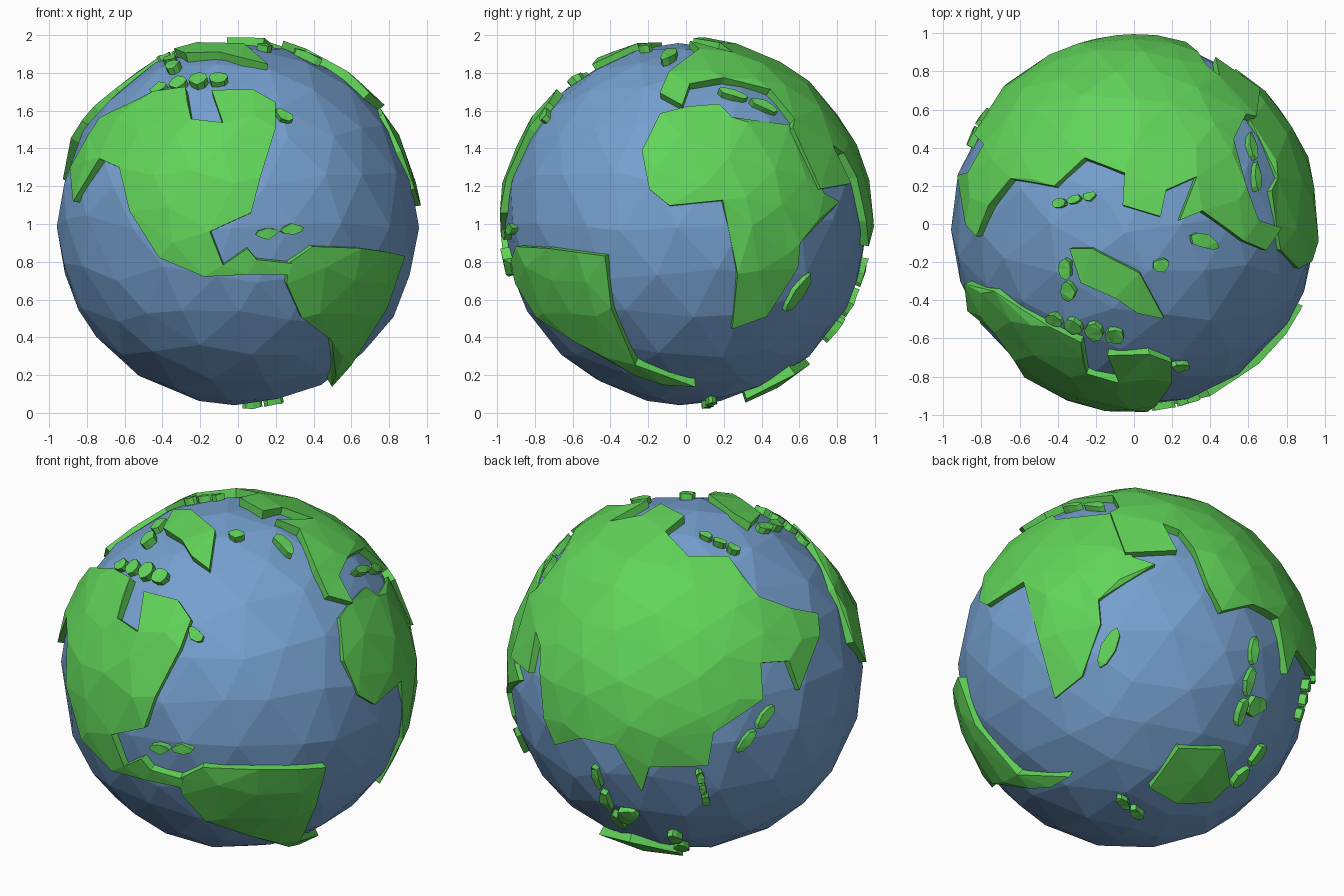
import bpy, bmesh, math, random
from mathutils import Vector
from mathutils.geometry import delaunay_2d_cdt

random.seed(7)
if "Cube" in bpy.data.objects:
    bpy.data.objects.remove(bpy.data.objects["Cube"])


def material(name, rgb):
    mat = bpy.data.materials.new(name)
    mat.use_nodes = True
    mat.diffuse_color = (*rgb, 1)
    mat.node_tree.nodes["Principled BSDF"].inputs["Base Color"].default_value = (*rgb, 1)
    return mat


land_green = material("land green", (.12, .66, .10))
sea_blue = material("sea blue", (.18, .355, .63))


def finish(name, bm, mat):
    """Turn a bmesh built around the globe's centre into a flat-shaded object."""
    bmesh.ops.translate(bm, verts=bm.verts, vec=Vector((0, 0, 1)))
    mesh = bpy.data.meshes.new(name)
    bm.to_mesh(mesh)
    bm.free()
    mesh.materials.append(mat)
    bpy.context.collection.objects.link(bpy.data.objects.new(name, mesh))


def side(azimuth, elevation, base=0):
    """Return a function that lays flat points onto the unit sphere from one direction."""
    a, e = math.radians(azimuth), math.radians(elevation)
    toward = Vector((math.sin(a) * math.cos(e), -math.cos(a) * math.cos(e), math.sin(e)))
    across = Vector((math.cos(a), math.sin(a), 0))
    up = toward.cross(across)

    def place(*points):
        result = []
        for u, v in points:
            v -= base
            depth = math.sqrt(max(0, 1 - u * u - v * v))
            result.append((across * u + up * v + toward * depth).normalized())
        return result
    return place


front = side(0, 0, 1)
right = side(90, 0, 1)
top = side(0, 90)
east = side(215, 25)        # behind and above
south = side(136, -27.5)    # behind and below


def land(name, outline, height=1, spacing=.24):
    """Raised low-poly plate with the given coast, triangulated inside."""
    middle = sum(outline, Vector()).normalized()
    ax = middle.orthogonal().normalized()
    ay = middle.cross(ax)

    def flatten(p):
        return Vector((p.dot(ax), p.dot(ay))).normalized() * middle.angle(p)

    def bend(q):
        tangent = (ax * q.x + ay * q.y).normalized()
        return middle * math.cos(q.length) + tangent * math.sin(q.length)

    # Coast loop plus a loose grid of inland points
    coast = [flatten(p) for p in outline]
    edges = [(i, (i + 1) % len(coast)) for i in range(len(coast))]
    inland = []
    for i in range(-8, 9):
        for j in range(-8, 9):
            q = Vector((i + j % 2 / 2, j * .87)) * spacing
            q += Vector((random.uniform(-.05, .05), random.uniform(-.05, .05)))
            if min((q - c).length for c in coast) > .09:
                inland.append(q)
    verts, _, faces, *_ = delaunay_2d_cdt(coast + inland, edges, [], 1, 1e-5)

    bm = bmesh.new()
    made = [bm.verts.new(bend(q) * height * random.uniform(.99, 1)) for q in verts]
    for f in faces:
        bm.faces.new([made[i] for i in f])
    bmesh.ops.delete(bm, geom=[v for v in bm.verts if not v.link_faces], context='VERTS')

    # Coastal cliffs down into the sea
    rim = [e for e in bm.edges if e.is_boundary]
    for v in bmesh.ops.extrude_edge_only(bm, edges=rim)["geom"]:
        if isinstance(v, bmesh.types.BMVert):
            v.co = v.co.normalized() * .92
    bmesh.ops.recalc_face_normals(bm, faces=bm.faces)
    if sum(f.normal.dot(f.calc_center_median()) * f.calc_area() for f in bm.faces) < 0:
        bmesh.ops.reverse_faces(bm, faces=bm.faces)
    finish(name, bm, land_green)


def islands(name, ends, count, width):
    """Chain of long ragged islands from one end to the other."""
    start, end = ends
    out = (start + end).normalized().cross(end - start).normalized() * width / 2
    for k in range(count):
        ring = []
        for step in range(8):
            turn = math.tau * step / 8
            along = (k + .5 + .46 * math.cos(turn)) / count
            reach = math.sin(turn) * random.uniform(.6, 1.2)
            ring.append((start.lerp(end, along) + out * reach).normalized())
        land(f"{name}_{k + 1}", ring, .99)


# Ocean ball with uneven facets
bm = bmesh.new()
bmesh.ops.create_icosphere(bm, subdivisions=3, radius=1)
for v in bm.verts:
    shift = Vector([random.uniform(-.05, .05) for _ in range(3)])
    v.co = (v.co + shift).normalized() * .96
finish("ocean", bm, sea_blue)

# Continents
north = front(
    (-.88, 1.12), (-.9, 1.3), (-.74, 1.57), (-.45, 1.71), (-.28, 1.73), (-.25, 1.56),
    (-.08, 1.54), (-.14, 1.71), (.08, 1.72), (.2, 1.65), (.2, 1.51), (.12, 1.25), (.07, 1.06),
    (-.15, .96), (-.08, .78), (.05, .87), (.1, .81), (.29, .79), (.27, .73), (.05, .73),
    (-.18, .72), (-.42, .82), (-.58, 1.07), (-.63, 1.3), (-.74, 1.35))
land("north_america", north)

west_coast = front((.5, .38), (.34, .5), (.26, .68), (.27, .79), (.4, .88), (.66, .87), (.8, .85))
east_coast = right((-.43, .83), (-.4, .55), (-.27, .25), (.05, .135), (-.12, .14))
land("south_america", west_coast + east_coast)

land("africa", right(
    (-.14, 1.6), (-.24, 1.4), (-.2, 1.19), (-.09, 1.1), (.2, 1.13), (.28, .73), (.25, .43),
    (.44, .5), (.61, .76), (.62, .9), (.83, 1.12), (.75, 1.17), (.56, 1.54), (.25, 1.58),
    (.18, 1.65), (0, 1.64)), .98)

indian_coast = south(
    (-.07, .85), (.02, .62), (.3, .62), (.22, .78), (.31, .74), (.39, .63), (.47, .42), (.54, .28))
pacific_coast = east(
    (-.57, -.36), (-.39, -.4), (-.24, -.65), (-.2, -.52), (.12, -.51), (.15, -.33), (.42, -.15),
    (.41, .05), (.56, .06), (.62, -.1), (.73, .2), (.72, .32))
arctic_coast = top(
    (-.77, .1), (-.65, .24), (-.42, .2), (-.26, .35), (-.05, .27), (-.06, .1), (.14, .04),
    (.17, .18), (.33, .25), (.24, .02), (.36, .07), (.58, -.09))
southern_europe = right((-.14, 1.7), (-.02, 1.63), (.02, 1.75), (.2, 1.78), (.45, 1.72), (.58, 1.56))
land("eurasia", indian_coast + pacific_coast + arctic_coast + southern_europe)

land("australia", south(
    (.11, -.67), (.28, -.46), (.52, -.47), (.54, -.66), (.43, -.75), (.25, -.75)))
land("greenland", top(
    (-.34, -.13), (-.22, -.13), (.03, -.26), (.16, -.5), (.02, -.47), (-.1, -.39), (-.28, -.31)))

# Islands
islands("arctic_island", top((-.48, -.5), (-.05, -.61)), 4, .1)
islands("polar_island", top((-.37, -.18), (-.35, -.42)), 2, .08)
islands("siberian_island", top((-.44, .1), (-.2, .16)), 3, .05)
islands("north_atlantic_island", top((.1, -.24), (.19, -.2)), 1, .08)
islands("british_island", top((.3, -.06), (.46, -.13)), 1, .09)
islands("labrador_island", front((.2, 1.62), (.3, 1.56)), 1, .07)
islands("caribbean_island", front((.09, .94), (.36, .98)), 2, .06)
islands("mediterranean_island", right((.17, 1.73), (.5, 1.6)), 2, .06)
islands("madagascar", right((.53, .52), (.68, .74)), 1, .08)
islands("japanese_island", east((.49, -.18), (.28, -.45)), 2, .06)
islands("philippine_island", east((.07, -.55), (.12, -.74)), 3, .05)
islands("borneo", south((.66, -.28), (.77, -.21)), 1, .12)
islands("sumatran_island", south((.72, .15), (.61, -.36)), 3, .06)
islands("new_guinea", south((.55, -.68), (.75, -.45)), 2, .08)
islands("new_zealand", south((-.08, -.72), (.06, -.84)), 2, .07)
